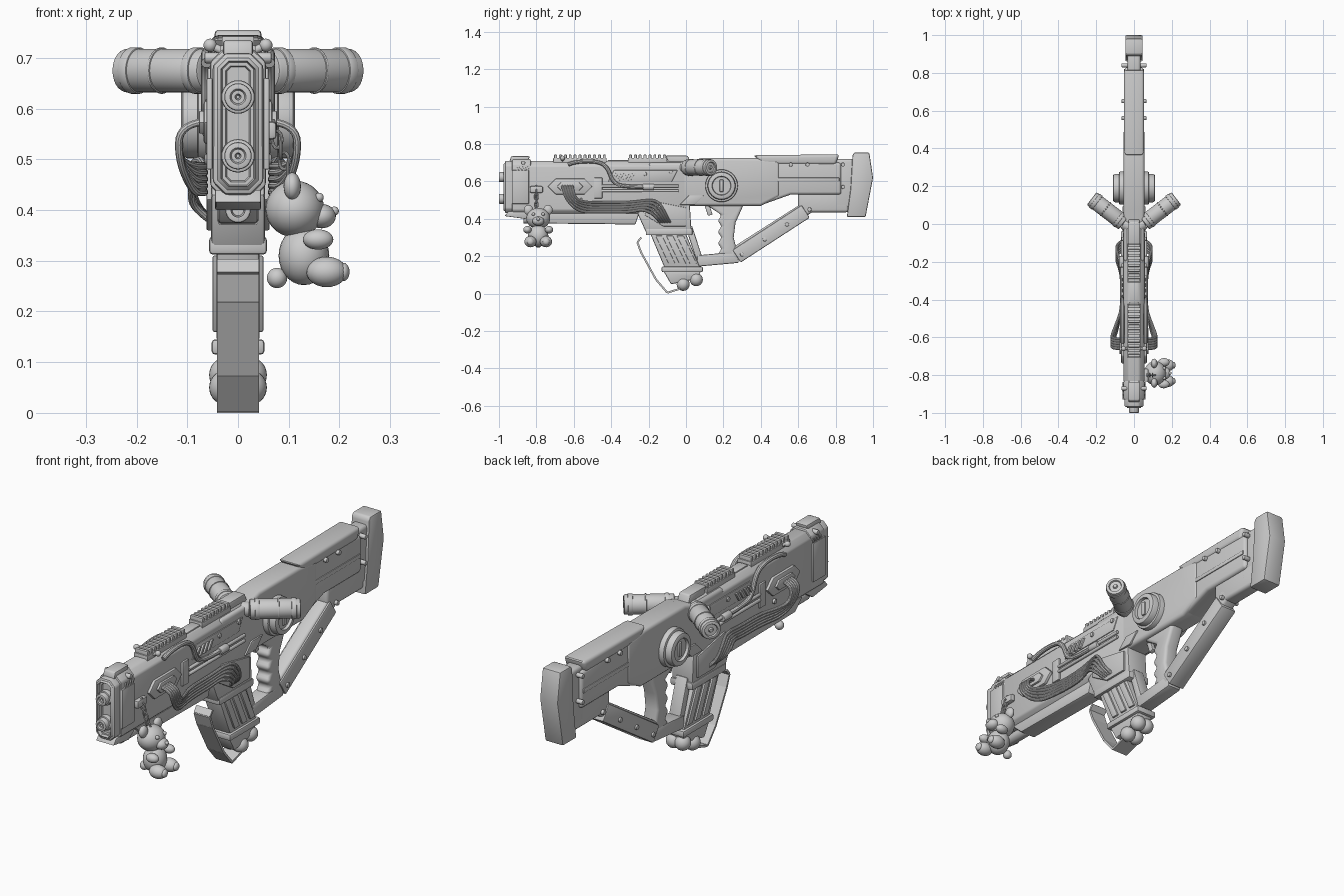
import bpy, bmesh, math
from mathutils import Vector

cube = bpy.data.objects.get("Cube")
if cube:
    bpy.data.objects.remove(cube)

grey = bpy.data.materials.new("plain_grey")
grey.use_nodes = True
grey.diffuse_color = (.6, .6, .6, 1)
grey.node_tree.nodes["Principled BSDF"].inputs["Base Color"].default_value = grey.diffuse_color
made = []

# Shared measures: half widths, body heights, edge sizes
wide, slim, skin = .055, .035, .062
roof, floor = .71, .42
fine, soft, round_edge = .003, .007, .015
sides = (("left", 1), ("right", -1))


def finish(name, bm, bevel=0, segments=2):
    bmesh.ops.recalc_face_normals(bm, faces=bm.faces)
    if bevel:
        sharp = [e for e in bm.edges if len(e.link_faces) == 2 and e.calc_face_angle(0) > .5]
        bmesh.ops.bevel(bm, geom=sharp, offset=bevel, segments=segments, profile=.5,
                        affect='EDGES', clamp_overlap=True)
    mesh = bpy.data.meshes.new(name)
    bm.to_mesh(mesh)
    bm.free()
    return place(name, mesh)


def place(name, data):
    ob = bpy.data.objects.new(name, data)
    bpy.context.collection.objects.link(ob)
    data.materials.append(grey)
    made.append(ob)
    return ob


def solid(name, profile, start, end, bevel=soft, along_y=False):
    """Extrude a flat profile between two stations along x, or along y."""
    bm = bmesh.new()
    rings = []
    for t in (start, end):
        rings.append([bm.verts.new((a, t, b) if along_y else (t, a, b)) for a, b in profile])
        bm.faces.new(rings[-1])
    low, high = rings
    for i in range(len(profile)):
        bm.faces.new((low[i - 1], low[i], high[i], high[i - 1]))
    return finish(name, bm, bevel, 3 if bevel > soft else 2)


def slab(name, profile, half, bevel=soft):
    return solid(name, profile, -half, half, bevel)


def pair(name, profile, inner, outer, bevel=fine):
    for side, s in sides:
        solid(f"{side}_{name}", profile, s * inner, s * outer, bevel)


def box(y, z, length, height, lean=0):
    """Box profile by centre and size; lean slides the top edge along y."""
    h, v, k = length / 2, height / 2, lean / 2
    return [(y - h - k, z - v), (y + h - k, z - v), (y + h + k, z + v), (y - h + k, z + v)]


def hexagon(y, z, length, height):
    h, v = length / 2, height / 2
    return [(y - h, z), (y - h + v, z + v), (y + h - v, z + v), (y + h, z), (y + h - v, z - v), (y - h + v, z - v)]


def beam(name, start, end, width, half, bevel=soft):
    """Straight member in the side plane from start to end."""
    p, q = Vector(start), Vector(end)
    off = (q - p).orthogonal().normalized() * width / 2
    return slab(name, [p - off, q - off, q + off, p + off], half, bevel)


def capsule(half, bottom, top):
    """Upright octagonal section with chamfered corners."""
    cut = half / 2
    right = [(half - cut, bottom), (half, bottom + cut), (half, top - cut), (half - cut, top)]
    return right + [(-x, z) for x, z in reversed(right)]


def rod(name, start, end, radius, sides_around=28, bevel=.004):
    p, q = Vector(start), Vector(end)
    bm = bmesh.new()
    bmesh.ops.create_cone(bm, cap_ends=True, segments=sides_around, radius1=radius,
                          radius2=radius, depth=(q - p).length)
    turn = (q - p).to_track_quat('Z', 'Y').to_matrix()
    bmesh.ops.rotate(bm, verts=bm.verts, matrix=turn)
    bmesh.ops.translate(bm, verts=bm.verts, vec=(p + q) / 2)
    return finish(name, bm, bevel)


def recess(ob, direction, steps):
    """Inset the cap facing a direction; each step is (thickness, push)."""
    bm = bmesh.new()
    bm.from_mesh(ob.data)
    d = Vector(direction).normalized()
    cap = max(bm.faces, key=lambda f: f.calc_area() * (f.normal.dot(d) > .95))
    for thickness, push in steps:
        bmesh.ops.inset_region(bm, faces=[cap], thickness=thickness, depth=0)
        bmesh.ops.translate(bm, verts=cap.verts, vec=d * push)
    bm.to_mesh(ob.data)
    bm.free()


def ball(name, centre, size):
    bm = bmesh.new()
    bmesh.ops.create_uvsphere(bm, u_segments=24, v_segments=14, radius=1)
    bmesh.ops.scale(bm, verts=bm.verts, vec=size if isinstance(size, tuple) else (size, size, size))
    bmesh.ops.translate(bm, verts=bm.verts, vec=centre)
    return finish(name, bm)


def tube(name, path, radius, closed=False):
    curve = bpy.data.curves.new(name, 'CURVE')
    curve.dimensions = '3D'
    curve.bevel_depth, curve.bevel_resolution, curve.resolution_u = radius, 3, 6
    curve.use_fill_caps = True
    spline = curve.splines.new('NURBS')
    spline.points.add(len(path) - 1)
    for point, co in zip(spline.points, path):
        point.co = (*co, 1)
    spline.order_u, spline.use_endpoint_u, spline.use_cyclic_u = 3, not closed, closed
    place(name, curve)


# Handguard, receiver and stock
solid("handguard", capsule(wide, floor, roof), -.84, 0, soft, True)
slab("receiver", [(-.2, .44), (0, .47), (.4, .47), (.5, .52), (.5, roof), (.37, .725), (.08, .725),
                  (0, .7), (-.2, .7)], wide, round_edge)
slab("stock", [(.36, .48), (.42, .48), (.56, .53), (.83, .53), (.83, .7), (.36, .72)], .05, round_edge)
slab("stock_neck", box(.85, .59, .12, .26), slim, round_edge)
slab("cheek_plate", [(.36, .74), (.41, .69), (.8, .69), (.82, .745)], .054, round_edge)
slab("stock_ridge", box(.61, .61, .42, .02), .054, fine)
slab("butt_pad", [(.89, .74), (.9, .755), (.98, .755), (1, .62), (.96, .41), (.86, .41), (.88, .56)], .046)

# Open frame under the stock, grip with finger waves, trigger
beam("frame_hook", (.6, .49), (.87, .49), .11, slim, round_edge)
beam("frame_strut", (.24, .2), (.68, .48), .07, slim, round_edge)
beam("frame_foot", (.06, .175), (.28, .195), .06, slim)
beam("strut_sleeve", (.27, .2), (.64, .44), .08, .041)
front_edge = [(.18 + .012 * math.cos(k * math.pi), .42 - .03 * k) for k in range(8)]
slab("grip", [(.1, .48)] + front_edge + [(.28, .2), (.255, .3), (.265, .38), (.31, .48)], slim, round_edge)
beam("trigger", (.11, .48), (.13, floor), .025, .01, fine)

# Muzzle block, nested front rim and two barrels
forward = (0, -1, 0)
solid("muzzle_block", capsule(wide, floor, .72), -.93, -.83, soft, True)
rim = solid("muzzle_rim", capsule(.05, .43, roof), -.968, -.9, soft, True)
recess(rim, forward, [(fine, 0), (soft, soft), (fine, -round_edge), (soft, 0), (fine, -soft)])
for z in (.623, .507):
    rod("barrel_collar", (0, -.94, z), (0, -.975, z), .033)
    barrel = rod("muzzle_barrel", (0, -.94, z), (0, -1, z), .027)
    recess(barrel, forward, [(soft, 0), (fine, -soft), (soft, 0), (fine, -.02)])
pair("muzzle_cheek", box(-.885, .57, .09, .18), .05, skin)
slab("muzzle_lip", [(-.97, .415), (-.86, .4), (-.8, .44), (-.95, .44)], .045, fine)
slab("muzzle_top", box(-.89, .72, .1, .03, .01), .03)

# Under barrel
slab("under_rail", [(-.74, .375), (-.27, .37), (-.25, .43), (-.8, .43)], .04)
lower = rod("lower_barrel", (0, -.87, .4), (0, -.6, .4), .025)
recess(lower, forward, [(soft, 0), (fine, -.02)])

# Toothed top rails
pitch = .026
for start, count in ((-.71, 11), (-.31, 8)):
    middle = start + count * pitch / 2
    slab("rail_base", box(middle, roof, count * pitch, .03), slim, fine)
    for i in range(count):
        slab("rail_tooth", box(start + (i + .5) * pitch, .73, pitch * .6, .026), .032, fine)
slab("rail_bridge", box(-.36, .7, .12, .03), .025)
slab("rail_end", box(-.04, .715, .12, .045, -.02), .03)

# Magazine well, slanted magazine and its foot
slab("magazine_well", [(-.26, .43), (-.21, .32), (.03, .32), (.02, .48), (-.2, .48)], .053)
slab("well_lip", box(-.09, .33, .25, .035), .057)
slab("magazine", box(-.06, .235, .19, .19, -.08), .042)
for k in range(3):
    pair("magazine_rib", box(-.11 + k * .057, .235, .036, .15, -.07), .03, .05)
beam("frame_back", (.015, .36), (.08, .16), .035, .03)
slab("magazine_base", box(-.02, .13, .22, .03), .052)
slab("magazine_foot", [(-.12, .12), (.08, .12), (.06, .08), (-.08, .05)], .04)
for side, s in sides:
    ball(side + "_foot_lump", (s * .022, -.015, .05), slim)
    ball(side + "_foot_lump", (s * .022, wide, .075), slim)

# Bent strap in front of the magazine
strap = [(-.24, .3), (-.26, .275), (-.24, .22), (-.16, .075), (-.1, .005), (-.02, .03)]
for start, end in zip(strap, strap[1:]):
    beam("front_strap", start, end, .01, .041, 0)

# Plates, louvers and notches on both flanks
pair("port_frame", hexagon(-.62, .573, .24, .085), .05, .068, .006)
pair("port_core", hexagon(-.62, .573, .14, .045), .05, .077)
pair("latch", box(-.47, .565, .045, .11), .05, .064)
pair("side_panel", box(-.23, .63, .34, .06, .03), .05, .059)
pair("well_panel", [(-.22, floor), (-.12, .36), (0, .36), (0, .46), (-.2, .5)], .05, skin)
pair("leaf_switch", box(.03, .5, .08, .05, .05), .05, skin)
for k in range(4):
    pair("louver", box(-.38 + k * .03, .625, .015, .04, .025), .05, .067, fine / 2)
    pair("muzzle_notch", box(-.9 + k * .018, .667, .01, .025, .01), .04, .06, fine / 2)

bolts = [(-.56, .5), (-.87, .7), (-.22, .64), (-.08, .65), (.56, .69), (.65, .69), (.84, .69), (.84, .57)]
bolts += [(.3 + .12 * k, .21 + .08 * k) for k in range(4)]
for side, s in sides:
    for y, z in bolts:
        outer = .05 if z < .46 else .066
        rod(side + "_bolt", (s * .03, y, z), (s * outer, y, z), .011, 12, fine)

    # Cable bundle from the port back to the magazine well
    for k in range(5):
        d = k * .013
        run = floor + .015 + d
        tube(side + "_cable", [
            (s * skin, d - .66, .575), (s * .115, d - .66, .57), (s * .118, d - .64, .5), (s * .09, d - .57, run),
            (s * .066, -.45, run), (s * .066, -.3, run), (s * .075, d - .24, run + .015),
            (s * .095, d - .19, run), (s * .085, d - .15, .4), (s * .04, d - .13, .37)], .0075)

    # Upper hose and twin rods
    hose = [(-.63, .69), (-.6, .705), (-.48, roof), (-.42, .68), (-.39, .59), (-.32, .57), (-.18, .57)]
    tube(side + "_top_hose", [(s * skin, y, z) for y, z in hose], .011)
    rod(side + "_hose_nut", (s * skin, -.23, .57), (s * skin, -.17, .57), .018, 8)
    for z in (.55, .575):
        rod(side + "_rod", (s * skin, -.45, z), (s * skin, -.04, z), .008, 12)
    knob = (s * wide, -.66, .725)
    ball(side + "_sight_knob", knob, .013)
    rod(side + "_knob_stem", (0, -.66, .7), knob, .008, 12)

    # Round dial with a slot bar
    hub, outward = Vector((0, .19, .577)), Vector((s, 0, 0))
    rod(side + "_dial_skirt", hub, hub + outward * .08, .087, 40, soft)
    dial = rod(side + "_dial", hub, hub + outward * .112, .075, 40, .012)
    recess(dial, outward, [(.012, 0), (fine, -.012)])
    solid(side + "_dial_bar", box(hub.y, hub.z, .02, .065), s * .09, s * .108, fine)

    # Angled canister with bands
    near, far = Vector((s * wide, .005, .675)), Vector((s * .224, .135, .675))
    along = far - near
    can = rod(side + "_canister", near, far, .043, 36, soft)
    recess(can, along, [(soft, 0), (fine, -soft), (round_edge, 0), (fine, soft)])
    for t, length in ((.1, .09), (.55, .03), (.82, .1)):
        rod(side + "_canister_band", near + along * t, near + along * (t + length), .046, 36, fine)
    rod(side + "_canister_mount", (0, -.03, .675), near, .032)

# Hanging toy bear that looks to the left
bear = Vector((.13, -.79, .31))
lumps = [("body", (0, 0, 0), (.05, .054, .058)), ("head", (-.018, 0, .092), (.058, .064, .056)),
         ("snout", (slim, 0, .078), (.028, .032, .024)), ("nose", (.06, 0, .088), .009), ("tail", (-.053, 0, -.044), .02)]
for side, s in sides:
    lumps += [(side + "_ear", (-.023, s * .052, .137), (.017, .025, .027)),
              (side + "_eye", (.03, s * .026, .115), .009),
              (side + "_arm", (.028, s * .058, .032), (.03, .022, .02)),
              (side + "_leg", (.045, s * .042, -.032), (.04, .032, .03)),
              (side + "_paw_pad", (.078, s * .042, -.032), (.012, .018, .018))]
for name, offset, size in lumps:
    ball("bear_" + name, bear + Vector(offset), size)

# Chain of alternating links and its clip
for k in range(6):
    centre = Vector((.07 + .007 * k, -.8, .56 - .021 * k))
    across = Vector((k % 2, 1 - k % 2, 0)) * .01
    angles = [i * math.tau / 8 for i in range(8)]
    tube("chain_link", [centre + across * math.cos(a) + Vector((0, 0, .018)) * math.sin(a) for a in angles],
         .0035, True)
solid("chain_clip", box(-.8, .557, .07, slim), .05, .076)

# Turn tubes into meshes and shade everything
for ob in bpy.context.selected_objects:
    ob.select_set(False)
for ob in made:
    ob.select_set(True)
bpy.context.view_layer.objects.active = made[-1]
bpy.ops.object.convert(target='MESH')
bpy.ops.object.shade_smooth_by_angle(angle=math.radians(35))
